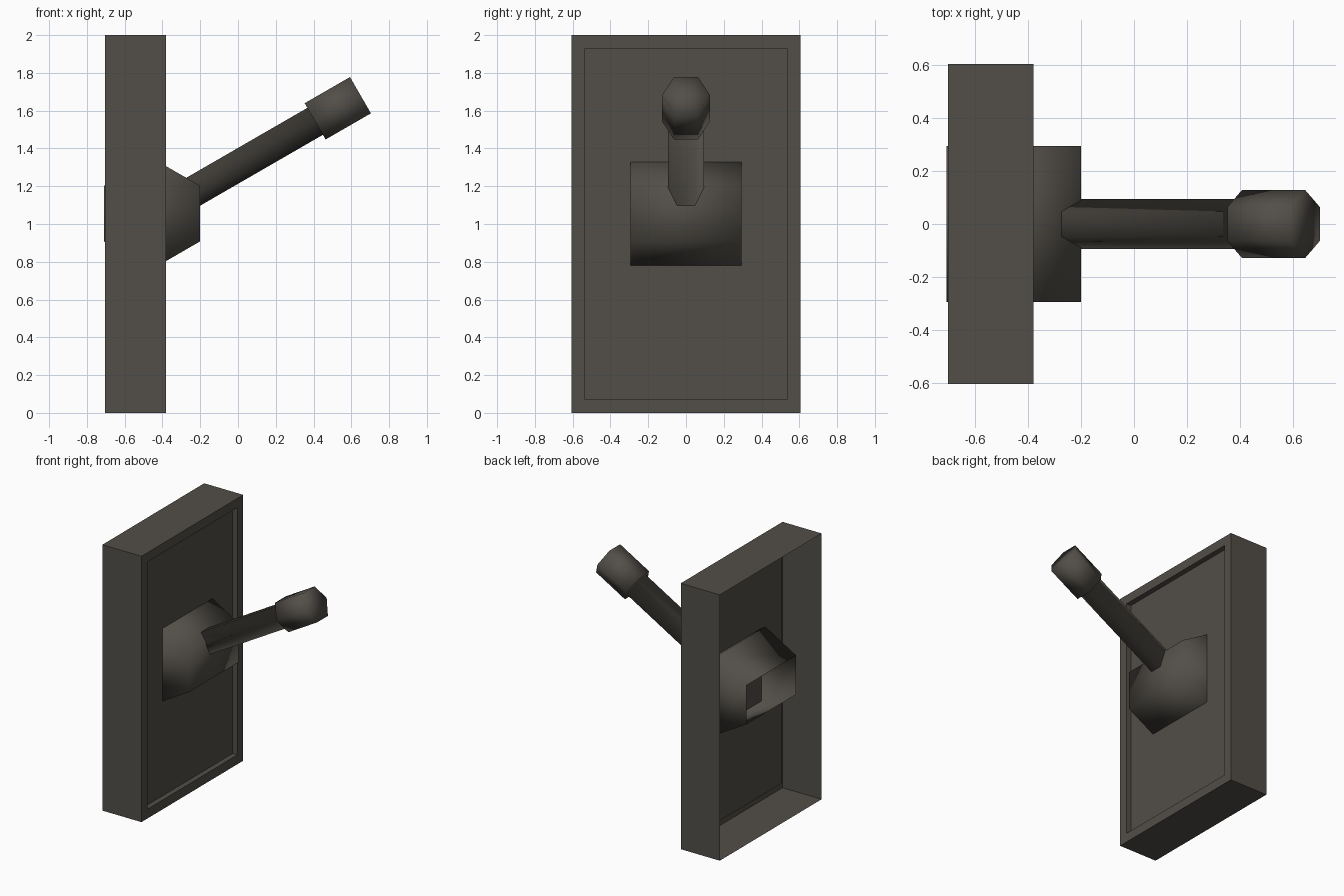
import bpy, bmesh, math
from mathutils import Matrix, Vector

if "Cube" in bpy.data.objects:
    bpy.data.objects.remove(bpy.data.objects["Cube"])

mat = bpy.data.materials.new("dark_grey_metal")
mat.diffuse_color = (0.085, 0.077, 0.065, 1)
mat.use_nodes = True
mat.node_tree.nodes["Principled BSDF"].inputs["Base Color"].default_value = mat.diffuse_color


def finish(name, bm, smooth, normals=True):
    if normals:
        bmesh.ops.recalc_face_normals(bm, faces=bm.faces[:])
    for f in bm.faces:
        f.smooth = smooth
    me = bpy.data.meshes.new(name)
    bm.to_mesh(me)
    bm.free()
    me.materials.append(mat)
    ob = bpy.data.objects.new(name, me)
    bpy.context.collection.objects.link(ob)
    return ob


def revolve(bm, profile, sides, matrix):
    """Rings of (distance, radius) along local z, with fan caps."""
    rings = []
    for t, r in profile:
        rings.append([bm.verts.new(matrix @ Vector((r * math.cos(a), r * math.sin(a), t)))
                      for a in (2 * math.pi * i / sides for i in range(sides))])
    for a, b in zip(rings, rings[1:]):
        for i in range(sides):
            j = (i + 1) % sides
            bm.faces.new((a[i], a[j], b[j], b[i]))
    for ring, t in ((rings[0], profile[0][0]), (rings[-1], profile[-1][0])):
        c = bm.verts.new(matrix @ Vector((0, 0, t)))
        for i in range(sides):
            bm.faces.new((ring[i], ring[(i + 1) % sides], c))


# wall plate: open-backed shell with a recessed front panel
bm = bmesh.new()
loops = []
for x, hy, hz in ((-0.705, 0.605, 1.0), (-0.38, 0.605, 1.0),
                  (-0.38, 0.535, 0.93), (-0.42, 0.535, 0.93)):
    loops.append([bm.verts.new((x, sy * hy, 1 + sz * hz))
                  for sy, sz in ((-1, -1), (1, -1), (1, 1), (-1, 1))])
for a, b in zip(loops, loops[1:]):
    for i in range(4):
        j = (i + 1) % 4
        bm.faces.new((a[i], a[j], b[j], b[i]))
bm.faces.new(loops[-1])
finish("wall_plate", bm, False, False)

# pivot housing: six-sided barrel across the plate, open at the back
bm = bmesh.new()
cx, cz, R = -0.455, 1.055, 0.294
ends = [[bm.verts.new((cx + R * math.sin(a), y, cz + R * math.cos(a)))
         for a in (math.pi / 3 * i for i in range(6))] for y in (-0.295, 0.295)]
for i in range(6):
    if i != 4:  # rear side left open
        j = (i + 1) % 6
        bm.faces.new((ends[0][i], ends[0][j], ends[1][j], ends[1][i]))
for e in ends:
    bm.faces.new(e)
finish("pivot_housing", bm, True)

# lever: six-sided shaft with a thicker grip, tilted 30 degrees upwards
bm = bmesh.new()
length = 1.274
tilt = Matrix.Translation((cx, 0, 1.045)) @ Matrix.Rotation(math.radians(60), 4, 'Y') \
    @ Matrix.Rotation(math.radians(90), 4, 'Z')
revolve(bm, [(0, 0.095), (length - 0.277, 0.095), (length - 0.277, 0.128), (length, 0.128)], 6, tilt)
finish("lever", bm, True)
